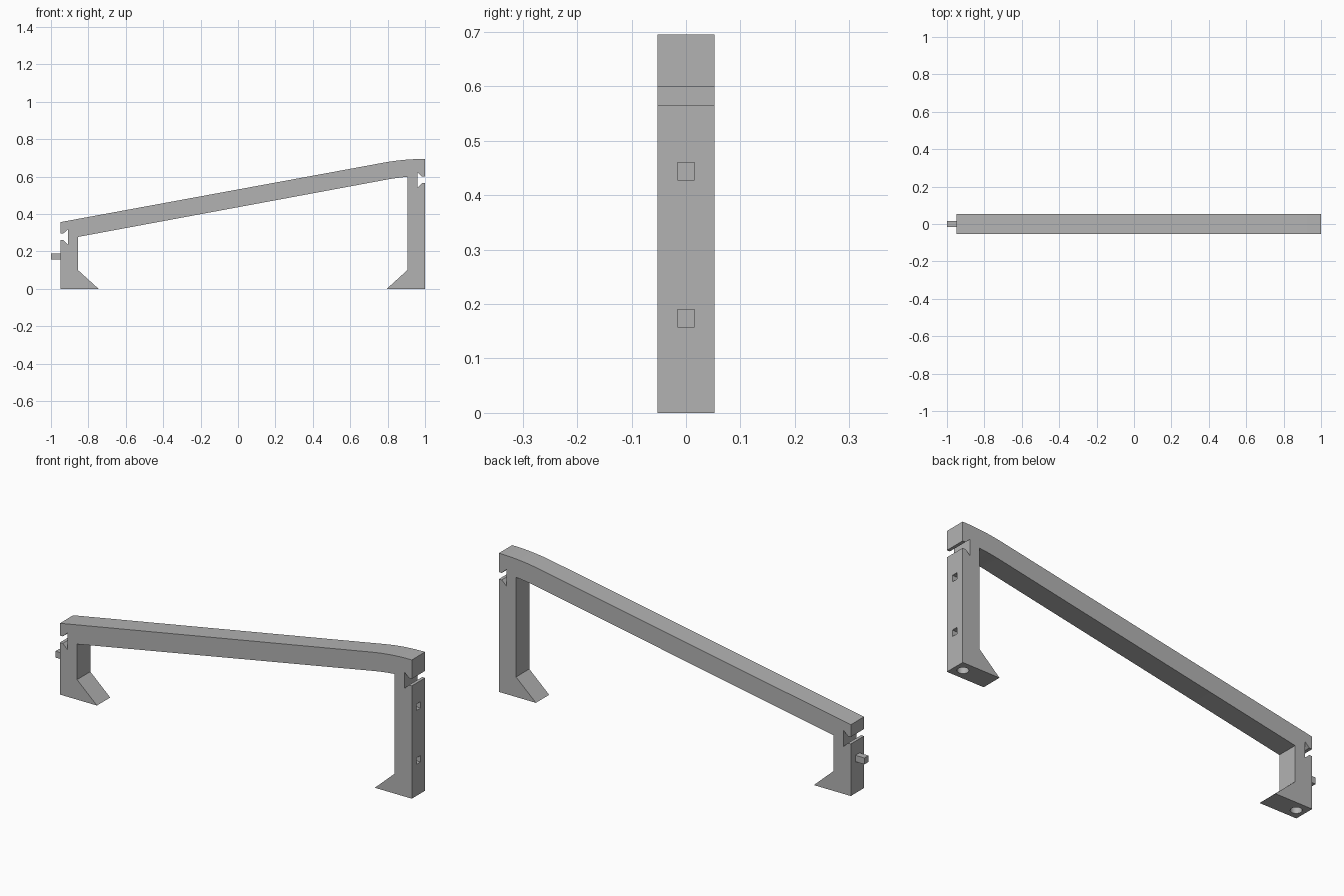
import bpy, bmesh, math
from mathutils import Matrix, Vector

cube = bpy.data.objects.get("Cube")
if cube:
    bpy.data.objects.remove(cube)

HALF_DEPTH = 0.0525
LEFT_X, RIGHT_X = -0.95, 1.0
SLOPE = math.radians(10.3)

grey = bpy.data.materials.new("plain grey")
grey.use_nodes = True
COLOUR = (0.45, 0.45, 0.45, 1)
grey.diffuse_color = COLOUR
grey.node_tree.nodes["Principled BSDF"].inputs["Base Color"].default_value = COLOUR


def make_object(name, bm):
    bmesh.ops.recalc_face_normals(bm, faces=bm.faces)
    mesh = bpy.data.meshes.new(name)
    bm.to_mesh(mesh)
    bm.free()
    mesh.materials.append(grey)
    obj = bpy.data.objects.new(name, mesh)
    bpy.context.collection.objects.link(obj)
    return obj


def add_box(bm, centre, size):
    matrix = Matrix.Translation(centre) @ Matrix.Diagonal((*size, 1))
    bmesh.ops.create_cube(bm, size=1, matrix=matrix)


def dovetail(x, z, inward):
    """Undercut slot outline, listed from bottom to top."""
    half = [(0, 0.0175), (0.016, 0.0175), (0.041, 0.041)]
    lower = [(x + inward * d, z - h) for d, h in half]
    upper = [(x + inward * d, z + h) for d, h in reversed(half)]
    return lower + upper


def bend(radius, end_x, steps=8):
    """Arc easing the sloped beam into a level end, up to end_x."""
    centre_z = 0.695 - ARC_RADIUS
    last = math.asin((RIGHT_X - end_x) / radius)
    angles = [SLOPE + (last - SLOPE) * i / steps for i in range(steps + 1)]
    return [(RIGHT_X - radius * math.sin(a), centre_z + radius * math.cos(a))
            for a in angles]


# Handle outline: feet, legs, slots and sloping beam
ARC_RADIUS = 1.23
outline = [(LEFT_X, 0)]
outline += dovetail(LEFT_X, 0.278, 1)
outline += [(LEFT_X, 0.357)]
outline += bend(ARC_RADIUS, RIGHT_X)
outline += reversed(dovetail(RIGHT_X, 0.5825, -1))
outline += [(RIGHT_X, 0), (0.795, 0), (0.905, 0.1)]
outline += reversed(bend(ARC_RADIUS - 0.092, 0.905))
outline += [(-0.855, 0.278), (-0.855, 0.1), (-0.745, 0)]

bm = bmesh.new()
face = bm.faces.new([bm.verts.new((x, -HALF_DEPTH, z)) for x, z in outline])
extruded = bmesh.ops.extrude_face_region(bm, geom=[face])["geom"]
bmesh.ops.translate(bm, vec=Vector((0, 2 * HALF_DEPTH, 0)),
                    verts=[v for v in extruded if isinstance(v, bmesh.types.BMVert)])
handle = make_object("handle_frame", bm)

# Square sockets in the tall leg and round holes under the feet
bm = bmesh.new()
for z in (0.174, 0.444):
    add_box(bm, (RIGHT_X, 0, z), (0.11, 0.032, 0.032))
for x in (LEFT_X + 0.045, RIGHT_X - 0.045):
    bmesh.ops.create_cone(bm, cap_ends=True, segments=32, radius1=0.026, radius2=0.026,
                          depth=0.12, matrix=Matrix.Translation((x, 0, 0)))
cutter = make_object("hole_cutter", bm)
cutter.hide_render = True

cut = handle.modifiers.new("holes", "BOOLEAN")
cut.operation = "DIFFERENCE"
cut.solver = "EXACT"
cut.object = cutter
bpy.context.view_layer.objects.active = handle
handle.select_set(True)
bpy.ops.object.modifier_apply(modifier=cut.name)
bpy.data.objects.remove(cutter)
bpy.ops.object.shade_smooth_by_angle(angle=math.radians(25))

# Square peg on the short leg
bm = bmesh.new()
add_box(bm, (LEFT_X - 0.0245, 0, 0.174), (0.051, 0.032, 0.032))
make_object("locating_peg", bm)
